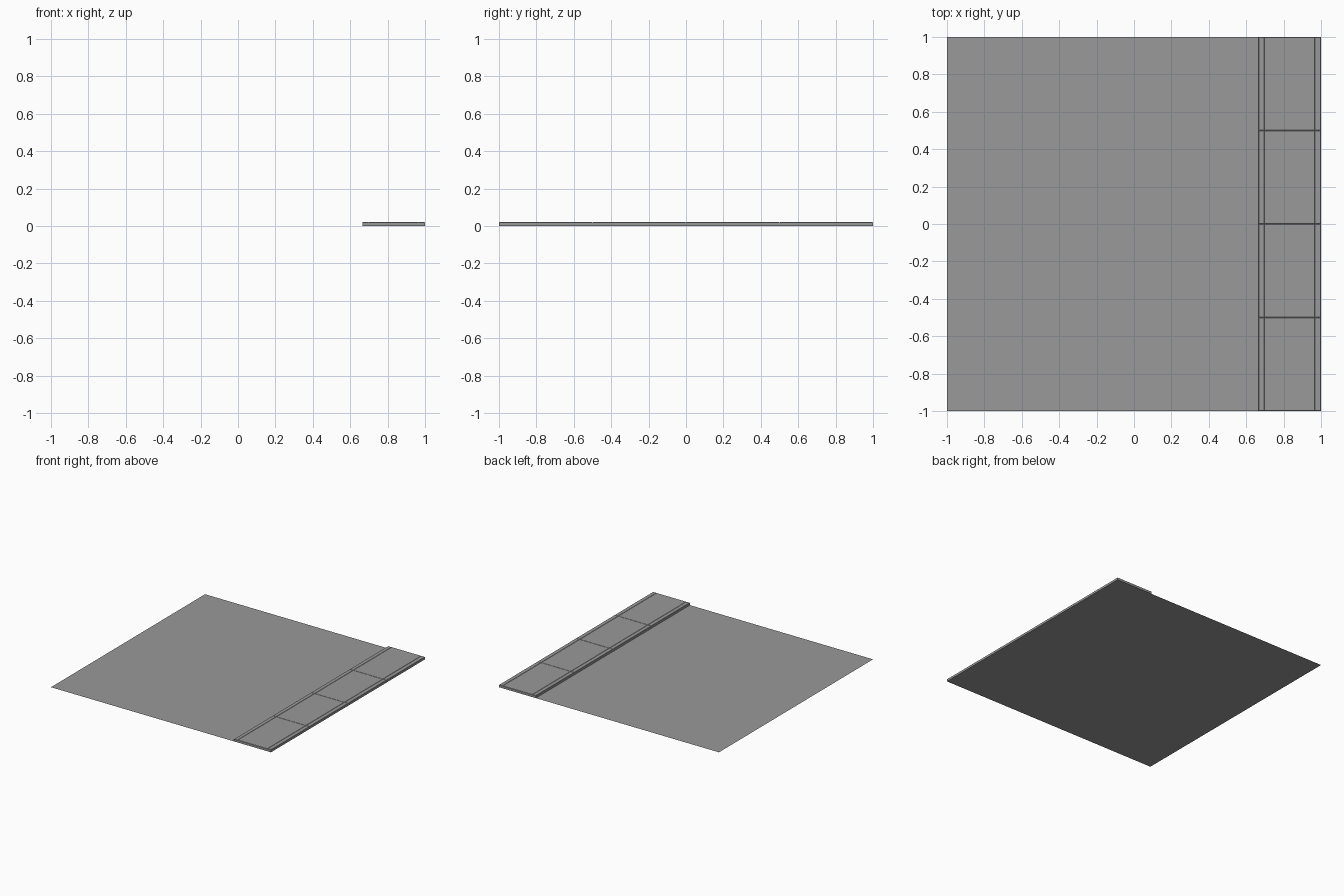
import bpy
import bmesh
from mathutils import Matrix, Vector

if "Cube" in bpy.data.objects:
    bpy.data.objects.remove(bpy.data.objects["Cube"], do_unlink=True)

grey = bpy.data.materials.new("concrete_grey")
grey.use_nodes = True
colour = (0.32, 0.32, 0.32, 1)
grey.diffuse_color = colour
grey.node_tree.nodes["Principled BSDF"].inputs["Base Color"].default_value = colour

HEIGHT = 0.02
SECTIONS = 4
LENGTH = 2 / SECTIONS
CHAMFER = 0.002


def add_object(name, bm):
    mesh = bpy.data.meshes.new(name)
    bm.to_mesh(mesh)
    bm.free()
    mesh.materials.append(grey)
    obj = bpy.data.objects.new(name, mesh)
    bpy.context.collection.objects.link(obj)
    return obj


def add_block(name, x0, x1, y0, y1):
    """Box on the ground with finely chamfered top edges."""
    bm = bmesh.new()
    size = Vector((x1 - x0, y1 - y0, HEIGHT))
    centre = Vector((x0 + x1, y0 + y1, HEIGHT)) / 2
    bmesh.ops.create_cube(bm, size=1, matrix=Matrix.Translation(centre) @ Matrix.Diagonal(size).to_4x4())
    top = [e for e in bm.edges if all(v.co.z > HEIGHT / 2 for v in e.verts)]
    bmesh.ops.bevel(bm, geom=top, offset=CHAMFER, segments=1, affect='EDGES')
    return add_object(name, bm)


# Flat road surface
bm = bmesh.new()
bmesh.ops.create_grid(bm, x_segments=1, y_segments=1, size=1)
add_object("road_surface", bm)

# Pavement: each section has an inner kerb, a slab and an outer kerb
strips = {"inner_kerb": (0.665, 0.697), "pavement_slab": (0.697, 0.967), "outer_kerb": (0.967, 1)}
for i in range(SECTIONS):
    start = -1 + i * LENGTH
    for name, (x0, x1) in strips.items():
        add_block(f"{name}_{i + 1}", x0, x1, start, start + LENGTH)
